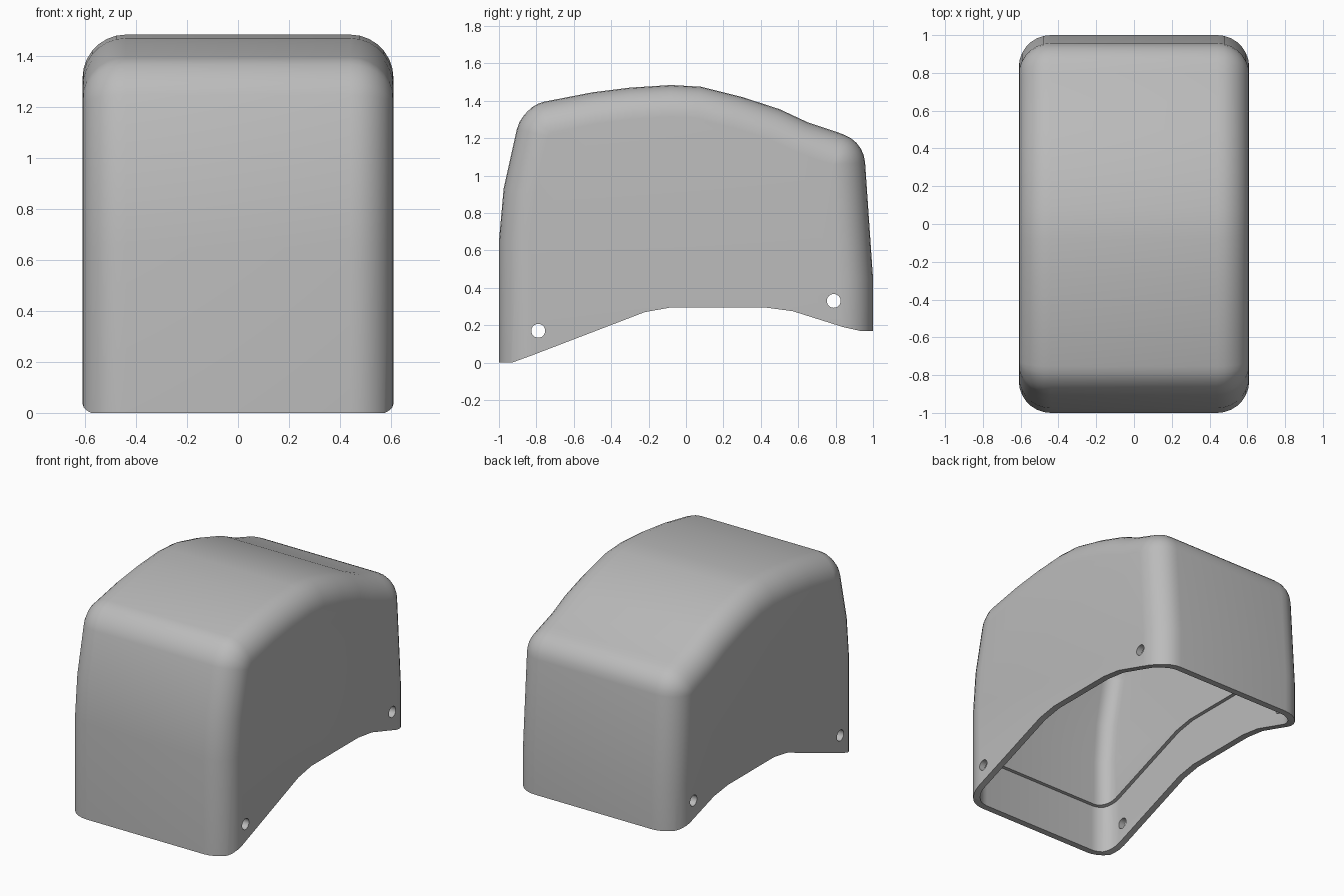
import bpy, bmesh, math
from mathutils import Vector

cube = bpy.data.objects.get("Cube")
if cube:
    bpy.data.objects.remove(cube, do_unlink=True)

HALF_W = 0.61      # half width of the cover
ROUND = 0.17       # rounding of every outer edge
STEPS = 7          # segments per quarter round

# Side outline (y, z), clockwise from the front foot, before rounding
OUTLINE = [(-1, -.3), (-1, .65), (-.975, .93), (-.895, 1.29), (-.81, 1.385),
           (-.5, 1.445), (-.3, 1.47), (-.08, 1.484), (.08, 1.475), (.3, 1.42),
           (.5, 1.355), (.65, 1.285), (.8, 1.235), (.95, 1.18), (1, .45), (1, -.3)]
# Lower rim, front to back
RIM = [(-1.2, 0), (-.93, 0), (-.82, .04), (-.22, .27), (-.08, .295), (.42, .295),
       (.57, .275), (.84, .19), (.93, .17), (1.2, .17)]


def core_spokes():
    """Inset outline points, each paired with its outward spoke direction."""
    pts = [Vector(p) for p in OUTLINE]
    spokes = []
    for i, p in enumerate(pts):
        a = (p - pts[i - 1]).normalized()
        b = (pts[(i + 1) % len(pts)] - p).normalized()
        n0, n1 = Vector((-a.y, a.x)), Vector((-b.y, b.x))
        miter = (n0 + n1) / (1 + n0.dot(n1))
        core = p - miter * ROUND
        turn = math.atan2(n0.x * n1.y - n0.y * n1.x, n0.dot(n1))
        if turn < -.25:
            n = max(2, round(abs(turn) / (math.pi / 2) * STEPS))
            start = math.atan2(n0.y, n0.x)
            for k in range(n + 1):
                t = start + turn * k / n
                spokes.append((core, Vector((math.cos(t), math.sin(t)))))
        else:
            spokes.append((core, miter))
    return spokes


def make_object(name, bm):
    bmesh.ops.recalc_face_normals(bm, faces=bm.faces)
    mesh = bpy.data.meshes.new(name)
    bm.to_mesh(mesh)
    bm.free()
    ob = bpy.data.objects.new(name, mesh)
    bpy.context.collection.objects.link(ob)
    return ob


def rounded_solid(name, radius):
    """Sweep the core outline sideways with a round of the given radius."""
    bm = bmesh.new()
    spokes = core_spokes()
    rings = []
    for side in (-1, 1):
        for k in range(STEPS + 1):
            t = math.pi / 2 * (k / STEPS if side > 0 else 1 - k / STEPS)
            x = side * (HALF_W - ROUND + radius * math.sin(t))
            ring = []
            for core, d in spokes:
                q = core + d * radius * math.cos(t)
                ring.append(bm.verts.new((x, q.x, q.y)))
            rings.append(ring)
    n = len(spokes)
    for r0, r1 in zip(rings, rings[1:]):
        for i in range(n):
            j = (i + 1) % n
            bm.faces.new((r0[i], r0[j], r1[j], r1[i]))
    bm.faces.new(rings[0])
    bm.faces.new(rings[-1])
    bmesh.ops.remove_doubles(bm, verts=bm.verts, dist=1e-5)
    return make_object(name, bm)


def slab_below_rim(name, lift):
    """Block filling everything below the rim line raised by lift."""
    bm = bmesh.new()
    outline = [(y, z + lift) for y, z in RIM] + [(1.2, -.8), (-1.2, -.8)]
    face = bm.faces.new([bm.verts.new((-1, y, z)) for y, z in outline])
    ext = bmesh.ops.extrude_face_region(bm, geom=[face])
    verts = [g for g in ext["geom"] if isinstance(g, bmesh.types.BMVert)]
    bmesh.ops.translate(bm, verts=verts, vec=(2, 0, 0))
    return make_object(name, bm)


def drill(name, y, z):
    bpy.ops.mesh.primitive_cylinder_add(vertices=24, radius=.037, depth=2,
                                        location=(0, y, z), rotation=(0, math.pi / 2, 0))
    bpy.context.object.name = name
    return bpy.context.object


def cut(target, tool, operation="DIFFERENCE"):
    tool.hide_render = True
    mod = target.modifiers.new("cut", "BOOLEAN")
    mod.operation, mod.solver, mod.object = operation, "EXACT", tool
    bpy.context.view_layer.objects.active = target
    bpy.ops.object.modifier_apply(modifier=mod.name)
    bpy.data.objects.remove(tool, do_unlink=True)


# Shell with a thick upper wall and a thinner skirt that leaves a ledge inside
cover = rounded_solid("cover_shell", ROUND)
skirt = rounded_solid("skirt_cavity", ROUND - .045)
cut(skirt, slab_below_rim("skirt_limit", .33), "INTERSECT")
cut(cover, rounded_solid("upper_cavity", ROUND - .07))
cut(cover, skirt)
cut(cover, slab_below_rim("rim_cutter", 0))

# Fixing holes through both side walls
for label, y, z in (("front", -.79, .17), ("back", .79, .33)):
    cut(cover, drill(label + "_hole_cutter", y, z))

# Grey finish
grey = bpy.data.materials.new("light_grey")
grey.use_nodes = True
colour = (.5, .5, .5, 1)
grey.diffuse_color = colour
grey.node_tree.nodes["Principled BSDF"].inputs["Base Color"].default_value = colour
cover.data.materials.clear()
cover.data.materials.append(grey)
for p in cover.data.polygons:
    p.material_index = 0

bpy.ops.object.select_all(action="DESELECT")
cover.select_set(True)
bpy.context.view_layer.objects.active = cover
bpy.ops.object.shade_smooth_by_angle(angle=math.radians(30))
